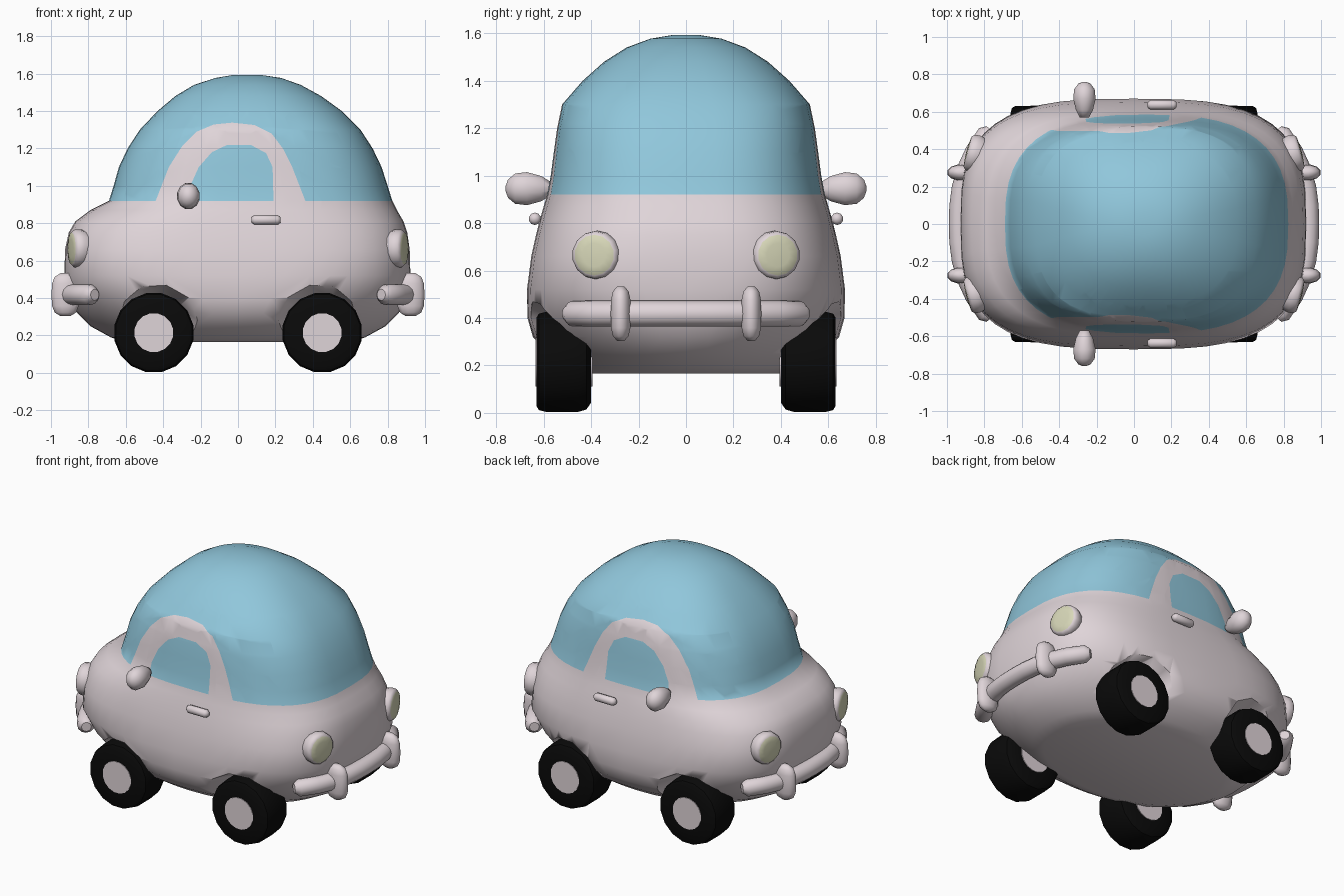
import bpy, bmesh, math
from mathutils import Vector, Matrix

if "Cube" in bpy.data.objects:
    bpy.data.objects.remove(bpy.data.objects["Cube"])


def material(name, rgb):
    m = bpy.data.materials.new(name)
    m.diffuse_color = (*rgb, 1)
    m.use_nodes = True
    m.node_tree.nodes["Principled BSDF"].inputs["Base Color"].default_value = m.diffuse_color
    return m


PAINT = material("pale_paint", (0.74, 0.66, 0.69))
GLASS = material("blue_glass", (0.28, 0.57, 0.71))
LENS = material("cream_lens", (0.68, 0.68, 0.48))
RUBBER = material("black_rubber", (0.003, 0.003, 0.003))


def finish(bm, name, mats, angle=40):
    bmesh.ops.recalc_face_normals(bm, faces=bm.faces)
    me = bpy.data.meshes.new(name)
    bm.to_mesh(me)
    bm.free()
    ob = bpy.data.objects.new(name, me)
    bpy.context.collection.objects.link(ob)
    for m in mats:
        me.materials.append(m)
    smooth(ob, angle)
    return ob


def smooth(ob, angle):
    bpy.ops.object.select_all(action='DESELECT')
    ob.select_set(True)
    bpy.context.view_layer.objects.active = ob
    bpy.ops.object.shade_smooth_by_angle(angle=math.radians(angle))


def skin(bm, rings):
    """Bridge closed rings of coordinates and cap both ends; returns rows of faces."""
    vs = [[bm.verts.new(p) for p in r] for r in rings]
    n = len(vs[0])
    rows = [[bm.faces.new((a[i], a[(i + 1) % n], b[(i + 1) % n], b[i])) for i in range(n)]
            for a, b in zip(vs, vs[1:])]
    bm.faces.new(vs[0][::-1])
    rows.append([bm.faces.new(vs[-1])])
    return rows


def lathe(name, profile, loc, axis, mats, segs=16, scale=(1, 1, 1), second_from=None, angle=40):
    """Turn (radius, height) points around an axis through loc."""
    bm = bmesh.new()
    turn = [2 * math.pi * (i + 0.5) / segs for i in range(segs)]
    rows = skin(bm, [[(r * math.cos(t), r * math.sin(t), h) for t in turn] for r, h in profile])
    if second_from is not None:
        for row in rows[second_from:]:
            for f in row:
                f.material_index = 1
    rot = Vector(axis).to_track_quat('Z', 'Y').to_matrix().to_4x4()
    bm.transform(Matrix.Diagonal((*scale, 1)) @ rot)
    bm.transform(Matrix.Translation(loc))
    return finish(bm, name, mats, angle)


# Body and glass dome: stacked rounded slices (z, rear x, front x, half width, squareness)
SLICES = [
    (.165, -.60, .60, .42, 2.2), (.19, -.68, .68, .49, 2.1), (.25, -.79, .79, .58, 2.1),
    (.32, -.86, .86, .645, 2.2), (.40, -.905, .90, .668, 2.5), (.52, -.928, .922, .67, 3.1),
    (.66, -.925, .918, .652, 3.1), (.75, -.905, .905, .632, 3.0), (.81, -.87, .885, .617, 2.9),
    (.87, -.79, .85, .60, 2.8), (.92, -.69, .825, .585, 2.75), (1.0, -.665, .80, .57, 2.75),
    (1.1, -.637, .768, .557, 2.75), (1.2, -.59, .72, .543, 2.75), (1.3, -.525, .655, .522, 2.7),
    (1.4, -.43, .555, .435, 2.5), (1.48, -.335, .445, .345, 2.4), (1.54, -.235, .335, .25, 2.2),
    (1.577, -.12, .23, .15, 2.1), (1.592, -.03, .13, .06, 2.0)]
BELT = 0.92


def slice_ring(z, x0, x1, w, n, segs=48):
    ring = []
    for i in range(segs):
        t = 2 * math.pi * i / segs
        c, s = math.cos(t), math.sin(t)
        ring.append(((x0 + x1) / 2 + (x1 - x0) / 2 * math.copysign(abs(c) ** (2 / n), c),
                     w * math.copysign(abs(s) ** (2 / n), s), z))
    return ring


# Door frame and side window outlines in (x, z)
FRAME = [(-.44, .92), (-.37, 1.1), (-.30, 1.21), (-.22, 1.29), (-.13, 1.328), (-.03, 1.338),
         (.09, 1.325), (.18, 1.28), (.24, 1.2), (.29, 1.1), (.36, .92)]
WINDOW = [(-.26, .92), (-.255, 1.0), (-.21, 1.1), (-.14, 1.18), (-.06, 1.218), (.07, 1.218),
          (.15, 1.175), (.185, 1.1), (.19, .92)]


def inside(p, outline):
    return p.z > BELT and all((x1 - x0) * (p.z - z0) - (z1 - z0) * (p.x - x0) < 1e-5
                              for (x0, z0), (x1, z1) in zip(outline, outline[1:]))


bm = bmesh.new()
skin(bm, [slice_ring(*s) for s in SLICES])
for outline in (FRAME, WINDOW):
    for (x0, z0), (x1, z1) in zip(outline, outline[1:]):
        faces = []
        for f in bm.faces:
            c = f.calc_center_median()
            if -.6 < c.x < .55 and BELT < c.z < 1.41 and abs(c.y) > .25:
                faces.append(f)
        geom = set(faces)
        for f in faces:
            geom.update(f.edges)
            geom.update(f.verts)
        bmesh.ops.bisect_plane(bm, geom=list(geom), dist=1e-5, plane_co=(x0, 0, z0),
                               plane_no=(z1 - z0, 0, x0 - x1))
for f in bm.faces:
    c = f.calc_center_median()
    frame = inside(c, FRAME) and not inside(c, WINDOW)
    f.material_index = 1 if c.z > BELT and not frame else 0
body = finish(bm, "body", [PAINT, GLASS], 50)

# Wheel arches cut into the body, then wheels
ARCH = [(.19, 0), (.285, .32)]
TYRE = [(.09, 0), (.175, 0), (.205, .02), (.215, .055), (.215, .19), (.207, .22), (.19, .23), (.09, .23)]
HUB = [(.105, -.005), (.105, .234)]
for sx, end in ((-1, "rear"), (1, "front")):
    for sy, side in ((-1, "right"), (1, "left")):
        cutter = lathe("arch_cutter", ARCH, (sx * .45, sy * .42, .22), (0, sy, 0), [PAINT], 12)
        cutter.hide_render = True
        mod = body.modifiers.new("arch", 'BOOLEAN')
        mod.operation, mod.solver, mod.object = 'DIFFERENCE', 'EXACT', cutter
        bpy.ops.object.select_all(action='DESELECT')
        body.select_set(True)
        bpy.context.view_layer.objects.active = body
        bpy.ops.object.modifier_apply(modifier=mod.name)
        bpy.data.objects.remove(cutter)
        tag = f"{end}_{side}"
        spot = (sx * .45, sy * .40, .215)
        lathe("tyre_" + tag, TYRE, spot, (0, sy, 0), [RUBBER])
        lathe("hub_" + tag, HUB, spot, (0, sy, 0), [PAINT])
smooth(body, 60)

# Lamps, bumpers and overriders at both ends
LAMP = [(.055, -.10), (.092, -.05), (.103, -.01), (.10, .02), (.086, .034), (.05, .038), (.015, .04)]
RIDER = [(.015, -.115), (.034, -.095), (.042, -.06), (.044, 0), (.042, .06), (.034, .095), (.015, .115)]
for sx, end in ((-1, "rear"), (1, "front")):
    for sy, side in ((-1, "right"), (1, "left")):
        yaw = math.radians(15)
        lathe(f"lamp_{end}_{side}", LAMP, (sx * .857, sy * .378, .665),
              (sx * math.cos(yaw), sy * math.sin(yaw), 0), [PAINT, LENS], 14, second_from=4)
        lathe(f"overrider_{end}_{side}", RIDER, (0, 0, 0), (0, 0, 1), [PAINT], 12,
              scale=(1.75, 1, 1), angle=60).location = (sx * .923, sy * .275, .418)
    bm = bmesh.new()
    rings = []
    stations = [(-1.05, .03), (-1.0, .054)] + [(k / 5, .055) for k in range(-4, 5)] + [(1.0, .054), (1.05, .03)]
    for t, r in stations:
        slope = -.15 * 2.5 * abs(t) ** 1.5 * math.copysign(1, t) / .49
        nx, ny = 1 / math.hypot(1, slope), -slope / math.hypot(1, slope)
        x, y = .935 - .15 * abs(t) ** 2.5, .48 * t
        rings.append([(sx * (x + nx * r * math.cos(a)), y + ny * r * math.cos(a), .418 + r * math.sin(a))
                      for a in (2 * math.pi * k / 12 for k in range(12))])
    skin(bm, rings)
    finish(bm, f"bumper_{end}", [PAINT], 50)

# Door mirrors and handles on both sides
MIRROR = [(.03, 0), (.055, .04), (.072, .10), (.066, .15), (.04, .18), (.012, .19)]
HANDLE = [(.014, -.078), (.026, -.062), (.026, .062), (.014, .078)]
for sy, side in ((-1, "right"), (1, "left")):
    lathe("mirror_" + side, MIRROR, (-.265, sy * .57, .945), (0, sy, 0), [PAINT], 12,
          scale=(.86, 1, 1), angle=60)
    lathe("door_handle_" + side, HANDLE, (.15, sy * .637, .818), (1, 0, 0), [PAINT], 10, angle=60)
